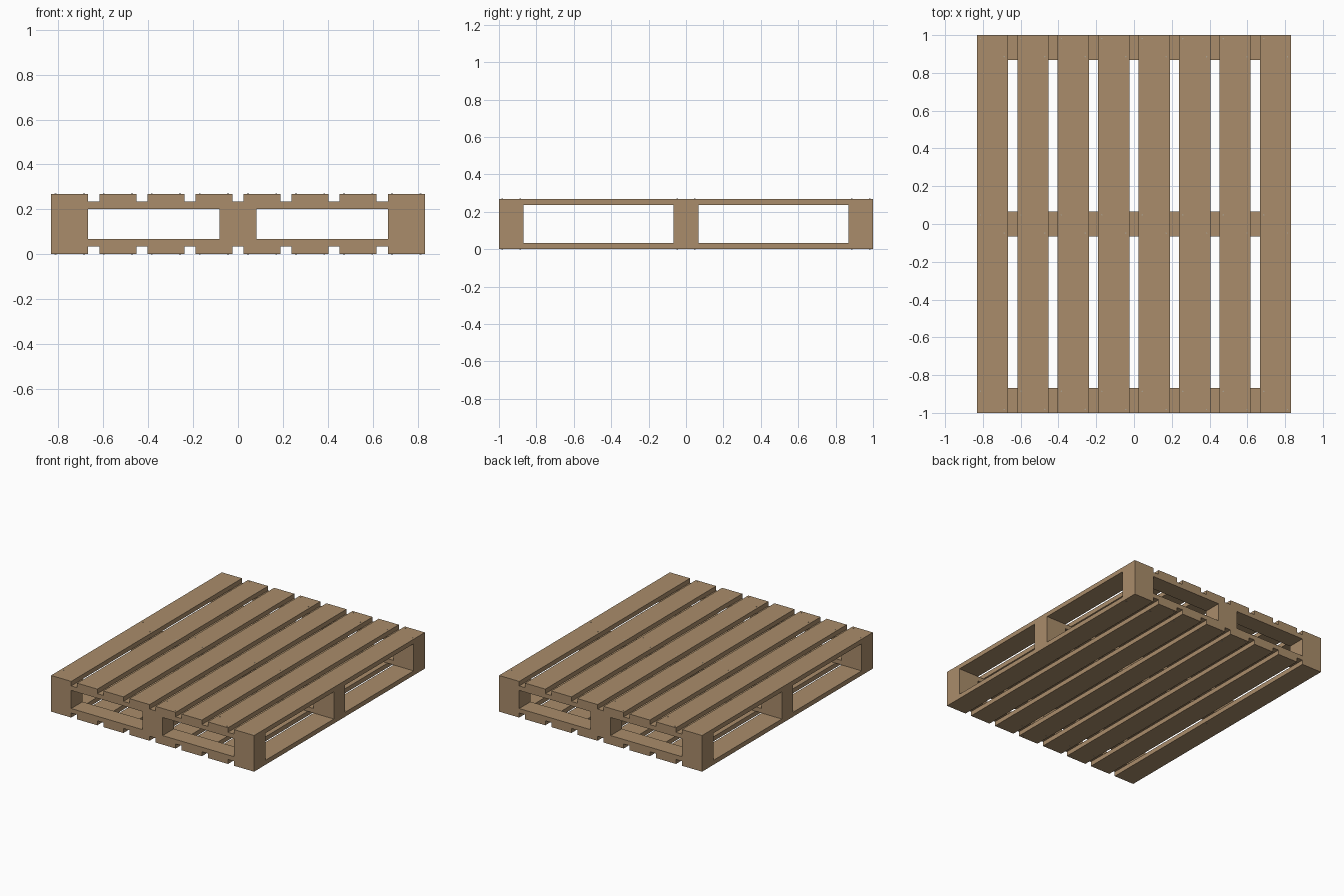
import bpy
import bmesh
from mathutils import Matrix

if "Cube" in bpy.data.objects:
    bpy.data.objects.remove(bpy.data.objects["Cube"])


def material(name, color):
    m = bpy.data.materials.new(name)
    m.diffuse_color = color
    m.use_nodes = True
    m.node_tree.nodes["Principled BSDF"].inputs["Base Color"].default_value = m.diffuse_color
    return m


wood = material("wood", (0.40, 0.265, 0.145, 1))
steel = material("nail_steel", (0.42, 0.36, 0.28, 1))


def add_object(name, bm, mat):
    me = bpy.data.meshes.new(name)
    bm.to_mesh(me)
    bm.free()
    me.materials.append(mat)
    ob = bpy.data.objects.new(name, me)
    bpy.context.collection.objects.link(ob)
    return ob


def board(name, center, size):
    bm = bmesh.new()
    bmesh.ops.create_cube(bm, size=1, matrix=Matrix.Diagonal((*size, 1)))
    add_object(name, bm, wood).location = center


# Overall measures: five equal layers, the block layer four boards tall
HALF_X, HALF_Y = 0.832, 1.0
T = 0.0335              # board thickness
SLAT_W, BEAM_W = 0.165, 0.132
BASE, TOP = 0.001, 0.269
slat_x = [-(HALF_X - SLAT_W / 2) + i * (2 * HALF_X - SLAT_W) / 7 for i in range(8)]
beam_y = [-(HALF_Y - BEAM_W / 2), 0, HALF_Y - BEAM_W / 2]
block_x = [slat_x[0], 0, slat_x[-1]]

# Eight long slats on each deck
for deck, z in (("bottom", BASE + T / 2), ("top", TOP - T / 2)):
    for i, x in enumerate(slat_x):
        board(f"{deck}_slat_{i + 1}", (x, 0, z), (SLAT_W, 2 * HALF_Y, T))

# Three cross boards under each deck
for deck, z in (("bottom", BASE + 1.5 * T), ("top", TOP - 1.5 * T)):
    for i, y in enumerate(beam_y):
        board(f"{deck}_cross_board_{i + 1}", (0, y, z), (2 * HALF_X, BEAM_W, T))

# Nine spacer blocks
for i, x in enumerate(block_x):
    for j, y in enumerate(beam_y):
        board(f"block_{i + 1}_{j + 1}", (x, y, (BASE + TOP) / 2),
              (SLAT_W, BEAM_W, TOP - BASE - 4 * T))

# Nail heads, a diagonal pair at every slat crossing
for deck, z in (("bottom", BASE), ("top", TOP)):
    bm = bmesh.new()
    for x in slat_x:
        for y in beam_y:
            for s in (-1, 1):
                bmesh.ops.create_cone(
                    bm, cap_ends=True, segments=8, radius1=0.004, radius2=0.004,
                    depth=0.002,
                    matrix=Matrix.Translation((x + s * 0.063, y - s * 0.048, z)))
    add_object(f"{deck}_nails", bm, steel)
